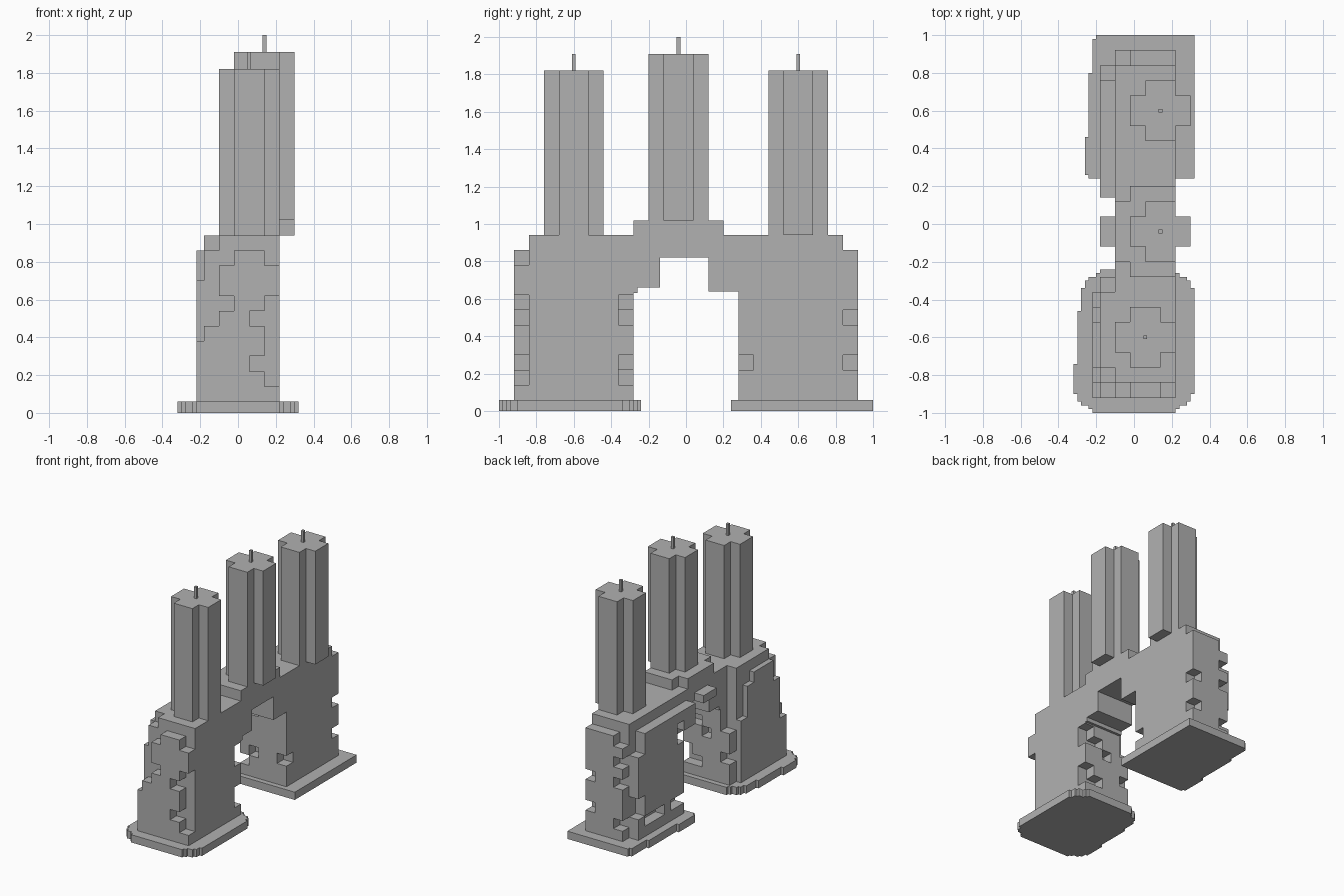
import bpy, bmesh
from mathutils import Vector

old = bpy.data.objects.get("Cube")
if old:
    bpy.data.objects.remove(old, do_unlink=True)

stone = bpy.data.materials.new("stone grey")
stone.use_nodes = True
GREY = (0.44, 0.44, 0.44, 1)
stone.diffuse_color = GREY
stone.node_tree.nodes["Principled BSDF"].inputs["Base Color"].default_value = GREY


def finish(name, bm):
    bmesh.ops.recalc_face_normals(bm, faces=bm.faces)
    mesh = bpy.data.meshes.new(name)
    bm.to_mesh(mesh)
    bm.free()
    mesh.materials.append(stone)
    bpy.context.collection.objects.link(bpy.data.objects.new(name, mesh))


def thicken(name, bm, offset):
    """Extrude a flat outline into a solid slab."""
    bmesh.ops.remove_doubles(bm, verts=bm.verts, dist=0.001)
    bmesh.ops.dissolve_limit(bm, angle_limit=0.01, verts=bm.verts, edges=bm.edges)
    new = bmesh.ops.extrude_face_region(bm, geom=bm.faces[:], use_keep_orig=True)["geom"]
    bmesh.ops.translate(bm, vec=offset, verts=[v for v in new if isinstance(v, bmesh.types.BMVert)])
    finish(name, bm)


def layer(name, axis, lo, hi, start, rows, bottom=0.06):
    """Slab facing along axis, its ragged outline given by rows from top to bottom."""
    bm = bmesh.new()
    for r, row in enumerate(reversed(rows.split())):
        for c, cell in enumerate(row):
            if cell == "#":
                corners = []
                for i, j in ((0, 0), (1, 0), (1, 1), (0, 1)):
                    u, z = start + 0.04 * (c + i), bottom + 0.08 * (r + j)
                    corners.append(bm.verts.new((lo, u, z) if axis == "x" else (u, lo, z)))
                bm.faces.new(corners)
    depth = hi - lo
    thicken(name, bm, Vector((depth, 0, 0) if axis == "x" else (0, depth, 0)))


def prism(name, axis, lo, hi, points):
    bm = bmesh.new()
    place = (lambda a, b: (lo, a, b)) if axis == "x" else (lambda a, b: (a, b, lo))
    bm.faces.new([bm.verts.new(place(a, b)) for a, b in points])
    depth = hi - lo
    thicken(name, bm, Vector((depth, 0, 0) if axis == "x" else (0, 0, depth)))


def box(name, x, y, z):
    prism(name, "z", *z, [(x[0], y[0]), (x[1], y[0]), (x[1], y[1]), (x[0], y[1])])


# Towers: cross-shaped shafts with a thin mast
def tower(name, x, y, foot, top):
    a, b = 0.08, 0.16
    quarter = [(b, a), (a, a), (a, b)]
    pts = quarter + [(-u, v) for u, v in reversed(quarter)]
    pts += [(-u, -v) for u, v in quarter] + [(u, -v) for u, v in reversed(quarter)]
    prism(name + "_tower", "z", foot, top, [(x + u, y + v) for u, v in pts])
    box(name + "_mast", (x - 0.01, x + 0.01), (y - 0.01, y + 0.01), (top, top + 0.09))


tower("front", 0.06, -0.6, 0.9, 1.82)
tower("middle", 0.14, -0.04, 1.02, 1.91)
tower("back", 0.14, 0.6, 0.94, 1.82)

# Base slabs with stepped corners
chamfer = [(0, 0.1), (0.02, 0.06), (0.04, 0.04), (0.08, 0.02), (0.1, 0)]
right = []
for (a, b), (c, d) in zip(chamfer, chamfer[1:]):
    right += [(a, b), (c, b)]
right.append(chamfer[-1])
outline = [(0.32 - a, -0.24 - b) for a, b in right]
outline += [(-0.28 + a, -0.24 - b) for a, b in reversed(right)]
outline += [(-0.28, -0.46), (-0.3, -0.46), (-0.3, -0.74), (-0.32, -0.74)]
outline += [(-0.32 + a, -1 + b) for a, b in right]
outline += [(0.32 - a, -1 + b) for a, b in reversed(right)]
prism("front_base", "z", 0, 0.06, outline)
prism("back_base", "z", 0, 0.06, [
    (0.32, 0.24), (0.32, 1), (-0.2, 1), (-0.2, 0.98), (-0.22, 0.98), (-0.22, 0.8),
    (-0.24, 0.8), (-0.24, 0.46), (-0.26, 0.46), (-0.26, 0.26), (-0.24, 0.26), (-0.24, 0.24)])

# Front leg: core, ragged cladding layers and stepped shoulders
box("front_leg_core", (-0.18, 0.22), (-0.84, -0.36), (0.06, 0.86))
box("front_leg_shoulder", (-0.1, 0.22), (-0.84, -0.28), (0.86, 0.94))
box("front_leg_side_shoulder", (-0.18, -0.1), (-0.76, -0.36), (0.86, 0.94))
layer("front_leg_front_cladding", "y", -0.92, -0.84, -0.22, """
    .....####..
    ...########
    ...########
    .....####..
    ...####....
    .########..
    #########..
    #######....
    #########..
    ###########""")
layer("front_leg_side_cladding", "x", -0.22, -0.18, -0.84, """
    ..######....
    ..########..
    ##########..
    ##########..
    ############
    ############
    ############
    ############
    ############
    ############""")
layer("front_leg_inner_cladding", "y", -0.36, -0.28, -0.18, """
    ..########
    ..########
    ..########
    ..######..
    ..####....
    ####..####
    ##########
    ..######..
    ######....
    ##########""")

# Back leg
box("back_leg_core", (-0.1, 0.22), (0.36, 0.84), (0.06, 0.94))
box("back_leg_side_shoulder", (-0.18, -0.1), (0.2, 0.76), (0.78, 0.86))
layer("back_leg_back_cladding", "y", 0.84, 0.92, -0.1, """
    ..######
    ########
    ..######
    ########
    ..####..
    ########
    ########
    ######..
    ..######
    ########""")
layer("back_leg_side_cladding", "x", -0.18, -0.1, 0.28, """
    ....########..
    ..##########..
    ..############
    ##############
    ##############
    ##############
    ############..
    ############..
    ....##......##
    ##############""")
layer("back_leg_inner_cladding", "y", 0.28, 0.36, -0.1, """
    ########
    ########
    ########
    ..######
    ########
    ########
    ########
    ..####..
    ########
    ########""")

# Bridge with stepped haunches and a raised deck
prism("bridge", "x", -0.1, 0.22, [
    (-0.36, 0.63), (-0.26, 0.63), (-0.26, 0.66), (-0.14, 0.66), (-0.14, 0.82), (0.12, 0.82),
    (0.12, 0.64), (0.36, 0.64), (0.36, 0.94), (-0.36, 0.94)])
box("bridge_deck", (-0.02, 0.22), (-0.28, 0.2), (0.94, 1.02))
box("bridge_deck_edge", (-0.1, -0.02), (-0.2, 0.12), (0.94, 1.02))
box("bridge_side_block", (-0.18, -0.1), (-0.12, 0.04), (0.82, 0.88))
box("back_haunch_block", (-0.18, -0.1), (0.14, 0.28), (0.7, 0.86))
